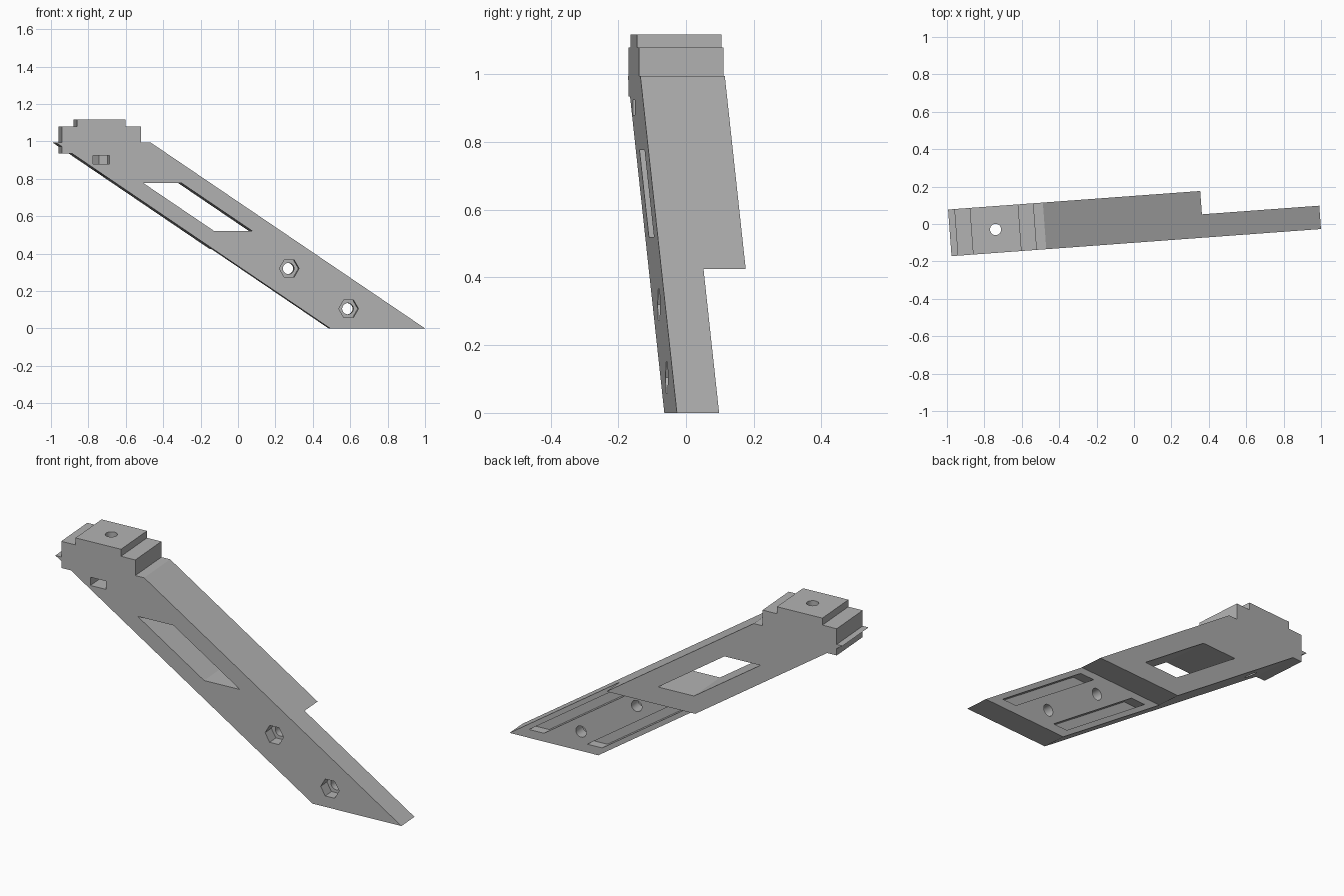
import bpy, bmesh, math

cube = bpy.data.objects.get("Cube")
if cube:
    bpy.data.objects.remove(cube, do_unlink=True)

FRONT, BACK, MID = -0.10, 0.15, 0.025   # thickness limits
TIP, WIDTH, SLOPE = 0.995, 0.508, 1.48   # slanted bar
TOP, HEAD_X = 0.995, -0.74               # bar top, head centre

grey = bpy.data.materials.new("plain_grey")
grey.use_nodes = True
colour = (0.45, 0.45, 0.45, 1)
grey.diffuse_color = colour
grey.node_tree.nodes["Principled BSDF"].inputs["Base Color"].default_value = colour


def prism(name, outline, start, end, axis="Y"):
    """Extrude an outline along Y (outline in XZ) or Z (outline in XY)."""
    bm = bmesh.new()
    place = (lambda a, b: (a, start, b)) if axis == "Y" else (lambda a, b: (a, b, start))
    face = bm.faces.new([bm.verts.new(place(a, b)) for a, b in outline])
    moved = bmesh.ops.extrude_face_region(bm, geom=[face])["geom"]
    shift = (0, end - start, 0) if axis == "Y" else (0, 0, end - start)
    bmesh.ops.translate(bm, vec=shift, verts=[v for v in moved if isinstance(v, bmesh.types.BMVert)])
    bmesh.ops.recalc_face_normals(bm, faces=bm.faces)
    mesh = bpy.data.meshes.new(name)
    bm.to_mesh(mesh)
    bm.free()
    mesh.materials.append(grey)
    obj = bpy.data.objects.new(name, mesh)
    bpy.context.collection.objects.link(obj)
    return obj


def ring(cx, cy, radius, sides):
    return [(cx + radius * math.cos(math.tau * i / sides),
             cy + radius * math.sin(math.tau * i / sides)) for i in range(sides)]


def slanted(near, far, low, high):
    """Parallelogram following the bar, near/far measured from its upper edge."""
    return [(TIP - d - SLOPE * z, z) for d, z in
            ((near, low), (near, high), (far, high), (far, low))]


def cut(target, cutter):
    cutter.hide_render = True
    mod = target.modifiers.new("cut", "BOOLEAN")
    mod.operation, mod.solver, mod.object = "DIFFERENCE", "EXACT", cutter
    bpy.context.view_layer.objects.active = target
    bpy.ops.object.modifier_apply(modifier=mod.name)
    bpy.data.objects.remove(cutter, do_unlink=True)


# Slanted bar with stepped head
left, right = HEAD_X - 0.212, HEAD_X + 0.212
edge = TIP - WIDTH
low = 0.935
outline = [(edge, 0), (TIP, 0), (TIP - SLOPE * TOP, TOP), (right, TOP), (right, 1.08),
           (HEAD_X + 0.13, 1.08), (HEAD_X + 0.13, 1.118), (HEAD_X - 0.13, 1.118),
           (HEAD_X - 0.13, 1.08), (left, 1.08), (left, TOP), (edge - SLOPE * TOP, TOP),
           (left, (edge - left) / SLOPE), (left, low), (edge - SLOPE * low, low)]
leg = prism("slanted_leg", outline, FRONT, BACK)

# Thin lower half
cut(leg, prism("step_cutter", slanted(-0.3, WIDTH + 0.3, -0.1, 0.425), MID, BACK + 0.1))

# Window through the bar
cut(leg, prism("window_cutter", slanted(0.155, 0.36, 0.52, 0.777), FRONT - 0.1, BACK + 0.1))

# Bolt holes with hexagonal nut pockets
for z in (0.105, 0.32):
    x = TIP - WIDTH / 2 - SLOPE * z
    cut(leg, prism("nut_cutter", ring(x, z, 0.053, 6), FRONT - 0.05, FRONT + 0.06))
    cut(leg, prism("bolt_cutter", ring(x, z, 0.03, 32), FRONT - 0.05, BACK))

# Grooves on the back of the thin half
for near in (0.045, WIDTH - 0.13):
    cut(leg, prism("groove_cutter", slanted(near, near + 0.085, 0.045, 0.39), MID - 0.05, MID + 0.05))

# Vertical bolt hole in the head and its side nut slot
cut(leg, prism("head_bolt_cutter", ring(HEAD_X, MID, 0.03, 32), 0.5, 1.3, "Z"))
half = 0.045
slot = [(HEAD_X - half, FRONT - 0.05), (HEAD_X + half, FRONT - 0.05), (HEAD_X + half, MID + 0.026),
        (HEAD_X, MID + 0.052), (HEAD_X - half, MID + 0.026)]
cut(leg, prism("head_nut_cutter", slot, 0.88, 0.925, "Z"))

# Slight turn of the whole part, rounded holes smoothed
leg.rotation_euler.z = math.radians(4.2)
bpy.ops.object.select_all(action="DESELECT")
leg.select_set(True)
bpy.context.view_layer.objects.active = leg
bpy.ops.object.shade_smooth_by_angle(angle=math.radians(30))
